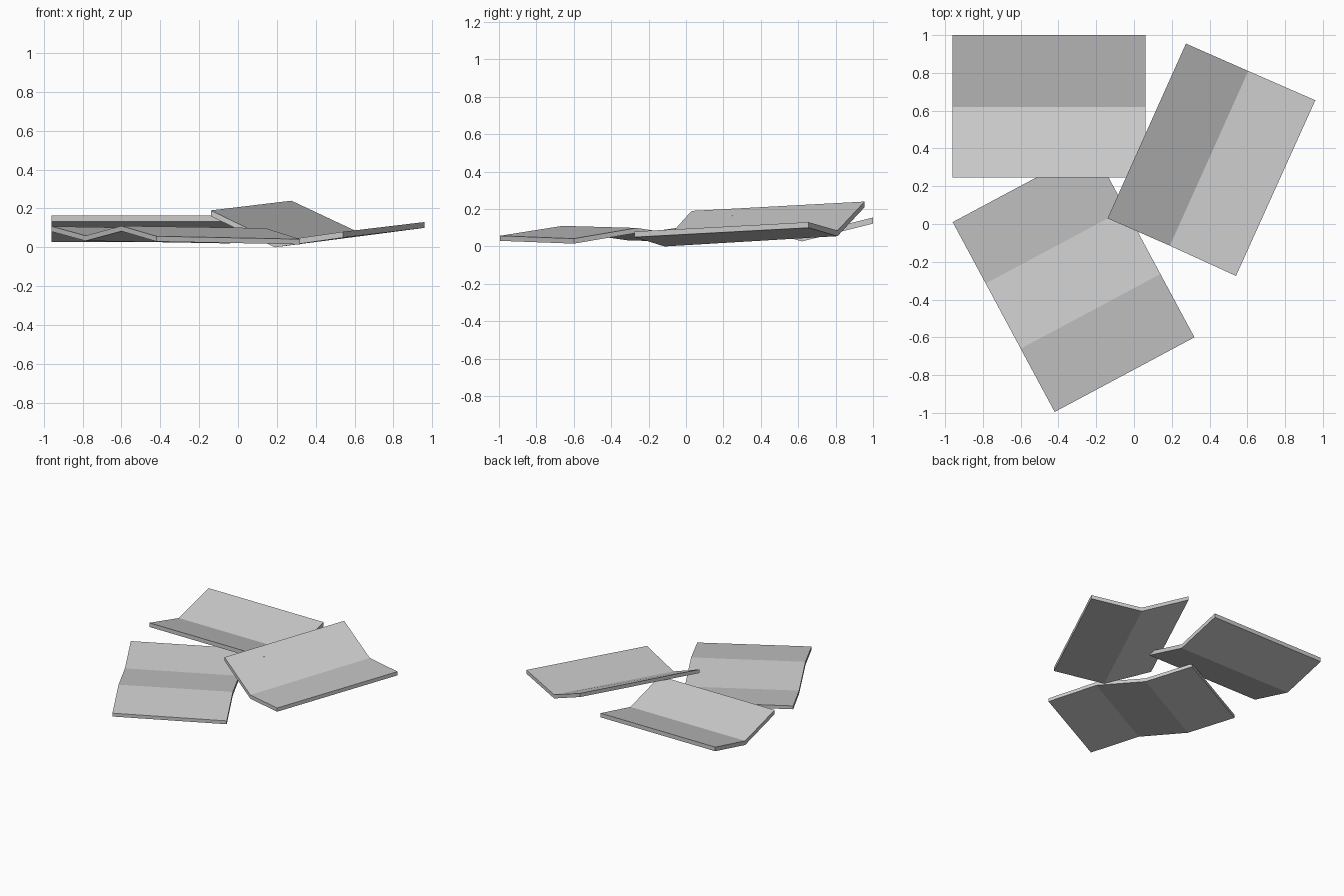
import bpy, bmesh
from mathutils import Vector

cube = bpy.data.objects.get("Cube")
if cube:
    bpy.data.objects.remove(cube, do_unlink=True)

gray = bpy.data.materials.new("plain_gray")
gray.use_nodes = True
color = (0.6, 0.6, 0.6, 1)
gray.diffuse_color = color
gray.node_tree.nodes["Principled BSDF"].inputs["Base Color"].default_value = color


def folded_sheet(name, rail_a, rail_b, thickness):
    """Folded panel spanning two matching top-edge rails, given a vertical thickness."""
    bm = bmesh.new()
    a = [bm.verts.new(p) for p in rail_a]
    b = [bm.verts.new(p) for p in rail_b]
    for i in range(len(a) - 1):
        bm.faces.new((a[i], a[i + 1], b[i + 1], b[i]))
    result = bmesh.ops.extrude_face_region(bm, geom=bm.faces[:], use_keep_orig=True)
    lower = [v for v in result["geom"] if isinstance(v, bmesh.types.BMVert)]
    bmesh.ops.translate(bm, verts=lower, vec=Vector((0, 0, -thickness)))
    bmesh.ops.recalc_face_normals(bm, faces=bm.faces[:])
    mesh = bpy.data.meshes.new(name)
    bm.to_mesh(mesh)
    bm.free()
    mesh.materials.append(gray)
    obj = bpy.data.objects.new(name, mesh)
    bpy.context.collection.objects.link(obj)
    return obj


# Back left sheet: one valley fold, straight to the axes
valley = [(1.0, 0.155), (0.62, 0.06), (0.245, 0.165)]
folded_sheet("back_sheet",
             [(-0.96, y, z) for y, z in valley],
             [(0.06, y, z) for y, z in valley], 0.033)

# Right sheet: one valley fold, steep on the inner side
folded_sheet("right_sheet",
             [(-0.14, 0.03, 0.19), (0.19, -0.115, 0.03), (0.54, -0.275, 0.08)],
             [(0.275, 0.955, 0.24), (0.605, 0.81, 0.085), (0.96, 0.655, 0.13)], 0.03)

# Front sheet: zigzag with a valley and a ridge
folded_sheet("front_sheet",
             [(-0.96, 0.01, 0.108), (-0.785, -0.315, 0.06),
              (-0.6, -0.66, 0.11), (-0.42, -0.995, 0.057)],
             [(-0.22, 0.405, 0.095), (-0.045, 0.08, 0.047),
              (0.14, -0.265, 0.099), (0.32, -0.6, 0.042)], 0.027)
